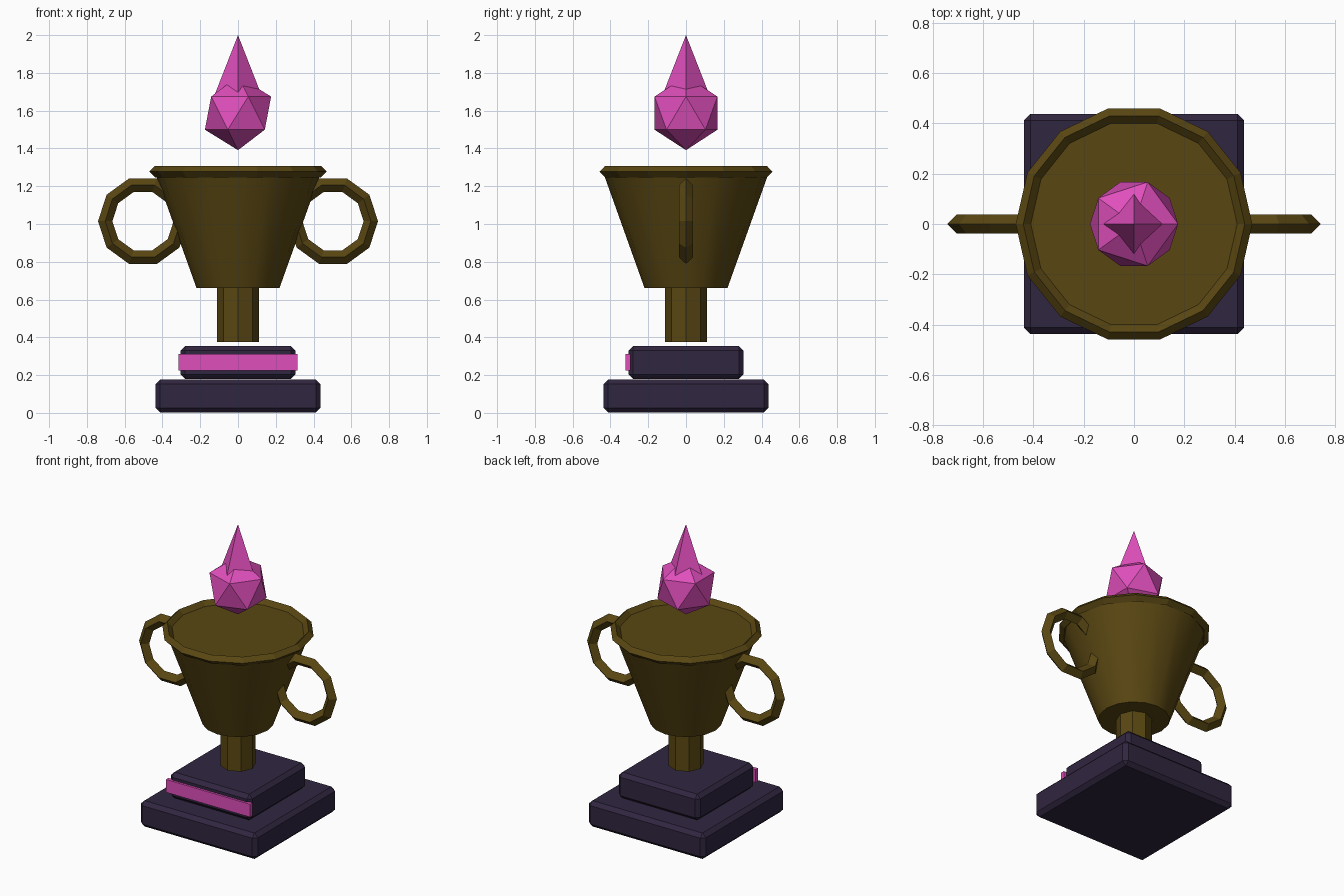
import bpy
import math

default = bpy.data.objects.get("Cube")
if default:
    bpy.data.objects.remove(default, do_unlink=True)


def material(name, rgb):
    m = bpy.data.materials.new(name)
    m.use_nodes = True
    m.diffuse_color = (*rgb, 1)
    bsdf = next(n for n in m.node_tree.nodes if n.type == 'BSDF_PRINCIPLED')
    bsdf.inputs["Base Color"].default_value = (*rgb, 1)
    return m


BRONZE = material("dark bronze", (0.10, 0.062, 0.006))
STONE = material("dark violet stone", (0.030, 0.019, 0.051))
PINK = material("bright pink", (0.74, 0.077, 0.50))


def finish(name, mat):
    obj = bpy.context.object
    obj.name = name
    obj.data.materials.clear()
    obj.data.materials.append(mat)
    return obj


def box(name, mat, size, center, bevel=0):
    bpy.ops.mesh.primitive_cube_add(size=1, location=center)
    obj = finish(name, mat)
    obj.scale = size
    bpy.ops.object.transform_apply(location=False, rotation=False, scale=True)
    if bevel:
        mod = obj.modifiers.new("edge_bevel", 'BEVEL')
        mod.width = bevel
        mod.segments = 1


def frustum(name, mat, sides, r_low, r_high, z_low, z_high):
    bpy.ops.mesh.primitive_cone_add(
        vertices=sides, radius1=r_low, radius2=r_high,
        depth=z_high - z_low, location=(0, 0, (z_low + z_high) / 2))
    return finish(name, mat)


def ring(name, mat, sides, major, minor, center, tilt=0):
    bpy.ops.mesh.primitive_torus_add(
        major_segments=sides, minor_segments=4, major_radius=major,
        minor_radius=minor, location=center, rotation=(tilt, 0, 0))
    return finish(name, mat)


# Stepped base with a nameplate on the front
box("lower_base", STONE, (0.874, 0.874, 0.175), (0, 0, 0.0895), 0.025)
box("upper_base", STONE, (0.61, 0.61, 0.175), (0, 0, 0.267), 0.025)
box("nameplate", PINK, (0.63, 0.026, 0.087), (0, -0.307, 0.267))

# Stem, cup and rim
frustum("stem", BRONZE, 8, 0.11, 0.11, 0.375, 0.662)
frustum("cup", BRONZE, 16, 0.22, 0.44, 0.662, 1.277)
bpy.ops.object.shade_smooth_by_angle(angle=math.radians(30))
ring("cup_rim", BRONZE, 14, 0.44, 0.03, (0, 0, 1.277))

# Side handles
for side, x in (("left", 1), ("right", -1)):
    ring(side + "_handle", BRONZE, 10, 0.2, 0.038,
         (x * 0.503, 0, 1.015), math.pi / 2)

# Floating crystal with a pointed tip
bpy.ops.mesh.primitive_ico_sphere_add(
    subdivisions=1, radius=0.196, location=(0, 0, 1.587))
finish("crystal", PINK)
frustum("crystal_tip", PINK, 4, 0.137, 0, 1.65, 2.0)
